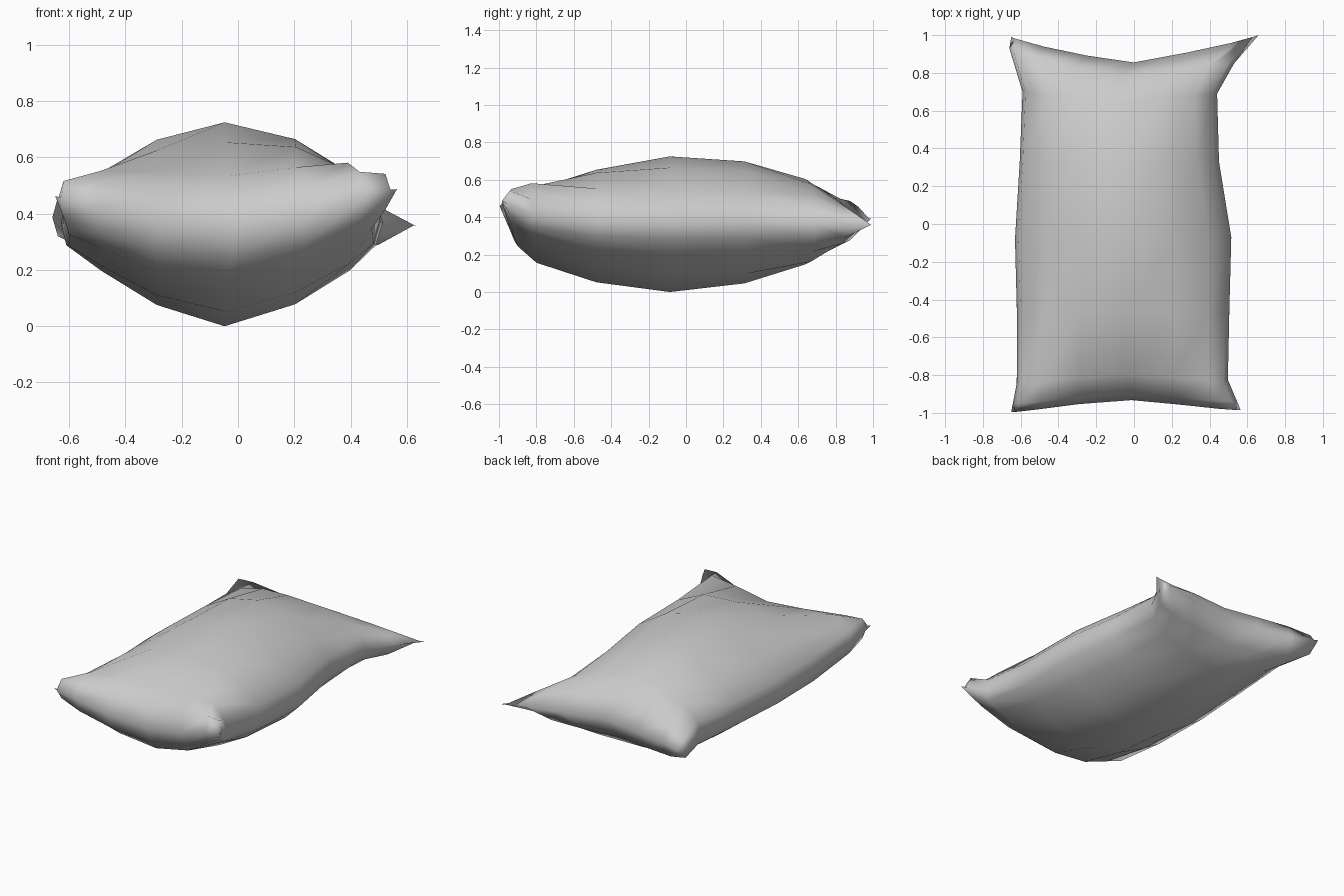
import bpy, bmesh
from mathutils import Vector

if "Cube" in bpy.data.objects:
    bpy.data.objects.remove(bpy.data.objects["Cube"])

# Seam curves around the pillow: (parameter, x, y, z)
FRONT = [(0, -.65, -.995, .46), (.06, -.60, -.995, .45), (.27, -.36, -.96, .375), (.5, -.04, -.93, .335),
         (.74, .28, -.96, .39), (.94, .51, -.985, .48), (1, .565, -.985, .485)]
BACK = [(0, -.65, .99, .39), (.06, -.60, .97, .385), (.2, -.40, .92, .375), (.5, -.03, .85, .375),
        (.8, .40, .93, .365), (.94, .58, .975, .36), (1, .66, 1.0, .355)]
LEFT = [(0, -.65, -.995, .46), (.075, -.62, -.84, .39), (.255, -.62, -.46, .36), (.478, -.63, -.08, .365),
        (.708, -.605, .33, .37), (.89, -.59, .70, .38), (.965, -.66, .93, .385), (1, -.65, .99, .39)]
RIGHT = [(0, .565, -.985, .485), (.075, .495, -.82, .41), (.255, .505, -.45, .37), (.478, .515, -.07, .365),
         (.708, .45, .33, .37), (.89, .44, .69, .365), (.965, .53, .85, .355), (1, .66, 1.0, .355)]
# Grid lines with their share of the full thickness
COLS = [(0, 0), (.027, .22), (.145, .48), (.32, .81), (.52, 1), (.718, .81), (.887, .48), (.975, .22), (1, 0)]
ROWS = [(0, 0), (.02, .28), (.073, .52), (.25, .83), (.478, 1), (.708, .9), (.89, .63), (.965, .34), (1, 0)]
N = len(COLS) - 1
M = len(ROWS) - 1


def along(curve, t):
    for a, b in zip(curve, curve[1:]):
        if t <= b[0]:
            return Vector(a[1:]).lerp(Vector(b[1:]), (t - a[0]) / (b[0] - a[0]))
    return Vector(curve[-1][1:])


def middle(u, v):
    """Surface stretched between the four seams."""
    f, b, l, r = along(FRONT, u), along(BACK, u), along(LEFT, v), along(RIGHT, v)
    dl = l - along(FRONT, 0).lerp(along(BACK, 0), v)
    dr = r - along(FRONT, 1).lerp(along(BACK, 1), v)
    p = f.lerp(b, v)
    p.x += (1 - u) * dl.x + u * dr.x
    p.y += (1 - u) ** 3 * dl.y + u ** 3 * dr.y
    w = [1 / (d + 1e-4) ** 2 for d in (v, 1 - v, u, 1 - u)]
    p.z = sum(k * c.z for k, c in zip(w, (f, b, l, r))) / sum(w)
    return p


# Pillow: top and bottom skins sharing one seam
bm = bmesh.new()
skins = []
for sign in (1, -1):
    skin = {}
    for i, (u, a) in enumerate(COLS):
        for j, (v, b) in enumerate(ROWS):
            seam = i in (0, N) or j in (0, M)
            if seam and skins:
                skin[i, j] = skins[0][i, j]
                continue
            # stuffing thickness stays full towards the corners
            h = 0 if seam else .3625 / (a ** -2 + b ** -2 - 1) ** .5
            skin[i, j] = bm.verts.new(middle(u, v) + Vector((0, 0, sign * h)))
    skins.append(skin)
    for i in range(N):
        for j in range(M):
            bm.faces.new((skin[i, j], skin[i + 1, j], skin[i + 1, j + 1], skin[i, j + 1])[::sign])

# Rest it on the ground
low = min(v.co.z for v in bm.verts)
for v in bm.verts:
    v.co.z -= low
for f in bm.faces:
    f.smooth = True
bmesh.ops.recalc_face_normals(bm, faces=bm.faces)
mesh = bpy.data.meshes.new("pillow")
bm.to_mesh(mesh)
bm.free()
bpy.context.collection.objects.link(bpy.data.objects.new("pillow", mesh))
